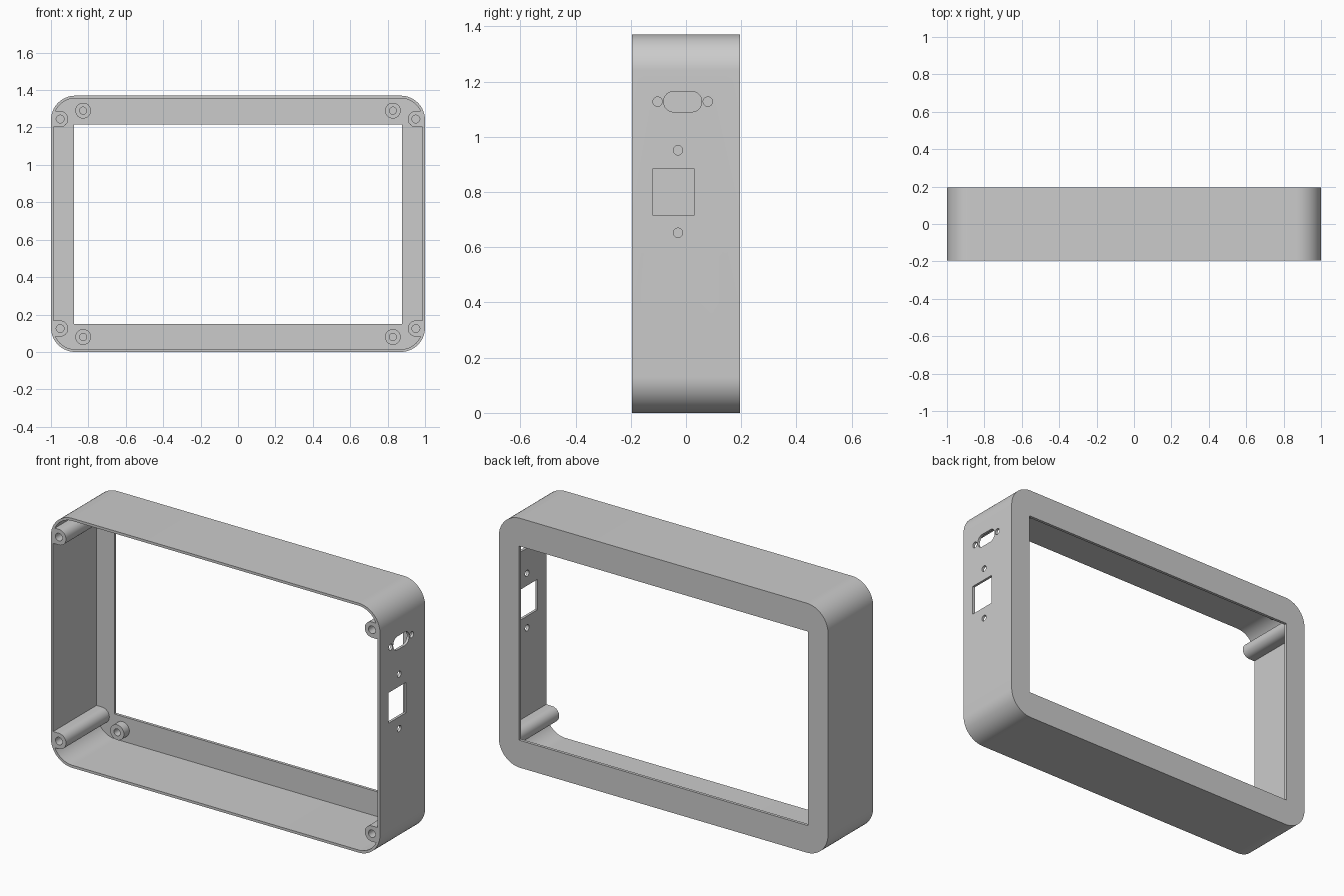
import bpy, bmesh
from math import pi, cos, sin, radians

if "Cube" in bpy.data.objects:
    bpy.data.objects.remove(bpy.data.objects["Cube"])

W, H, D = 1.0, 1.37, 0.196      # half width, height, half depth
MID = H / 2
WALL = 0.014
PLATE_Y = D - 0.016             # inner face of the back frame

grey = bpy.data.materials.new("plain grey")
grey.use_nodes = True
grey.diffuse_color = (0.6, 0.6, 0.6, 1)
grey.node_tree.nodes["Principled BSDF"].inputs["Base Color"].default_value = (0.6, 0.6, 0.6, 1)


def arc(cx, cz, r, start, end, n):
    return [(cx + r * cos(start + (end - start) * i / n),
             cz + r * sin(start + (end - start) * i / n)) for i in range(n + 1)]


def circle(cx, cz, r, n=32):
    return arc(cx, cz, r, 0, 2 * pi, n)[:-1]


def rounded_rect(cx, cz, hw, hh, r, n=16):
    pts = []
    for k, (sx, sz) in enumerate([(1, 1), (-1, 1), (-1, -1), (1, -1)]):
        pts += arc(cx + sx * (hw - r), cz + sz * (hh - r), r, k * pi / 2, (k + 1) * pi / 2, n)
    return pts


def rect(cx, cz, hw, hh):
    return [(cx - hw, cz - hh), (cx + hw, cz - hh), (cx + hw, cz + hh), (cx - hw, cz + hh)]


def prism(name, pts, a, b, axis="y"):
    """Extrude a closed profile from a to b along the y or x axis."""
    bm = bmesh.new()
    place = (lambda p: (p[0], a, p[1])) if axis == "y" else (lambda p: (a, p[0], p[1]))
    face = bm.faces.new([bm.verts.new(place(p)) for p in pts])
    out = bmesh.ops.extrude_face_region(bm, geom=[face])
    move = (0, b - a, 0) if axis == "y" else (b - a, 0, 0)
    bmesh.ops.translate(bm, vec=move, verts=[v for v in out["geom"] if isinstance(v, bmesh.types.BMVert)])
    bmesh.ops.remove_doubles(bm, verts=bm.verts[:], dist=1e-5)
    bmesh.ops.recalc_face_normals(bm, faces=bm.faces[:])
    mesh = bpy.data.meshes.new(name)
    bm.to_mesh(mesh)
    bm.free()
    mesh.materials.append(grey)
    ob = bpy.data.objects.new(name, mesh)
    bpy.context.scene.collection.objects.link(ob)
    return ob


def combine(target, tool, operation):
    """Apply a boolean and discard the tool."""
    mod = target.modifiers.new(operation, "BOOLEAN")
    mod.operation, mod.object, mod.solver = operation, tool, "EXACT"
    bpy.context.view_layer.objects.active = target
    bpy.ops.object.modifier_apply(modifier=mod.name)
    bpy.data.objects.remove(tool)


def smooth(ob):
    bpy.ops.object.select_all(action="DESELECT")
    ob.select_set(True)
    bpy.context.view_layer.objects.active = ob
    bpy.ops.object.shade_smooth_by_angle(angle=radians(30))


# Hollow case, open at the front, with a framed opening at the back
case = prism("case_shell", rounded_rect(0, MID, W, MID, 0.13), -D, D)
combine(case, prism("cavity", rounded_rect(0, MID, W - WALL, MID - WALL, 0.116), -D - 0.1, PLATE_Y), "DIFFERENCE")
combine(case, prism("opening", rect(0, 0.683, 0.878, 0.533), 0, D + 0.1), "DIFFERENCE")

# Corner screw posts, joined to the side walls
for sx in (-1, 1):
    for sz in (-1, 1):
        cx, cz = sx * 0.951, MID + sz * 0.56
        half = arc(cx, cz, 0.043, pi / 2, 3 * pi / 2, 20)
        if sx < 0:
            half = arc(cx, cz, 0.043, -pi / 2, pi / 2, 20)
        edge = sx * 0.988
        post = prism("post", half + [(edge, half[-1][1]), (edge, half[0][1])], -D, PLATE_Y + 0.005)
        combine(case, post, "UNION")
        combine(case, prism("post_hole", circle(cx, cz, 0.021), -D - 0.1, 0.1), "DIFFERENCE")

# Connector cutouts in the left wall
cutouts = [rounded_rect(-0.012, 1.127, 0.069, 0.037, 0.0365), rect(-0.045, 0.8, 0.076, 0.0835)]
cutouts += [circle(y, z, 0.017) for y, z in
            [(-0.103, 1.127), (0.079, 1.127), (-0.029, 0.951), (-0.029, 0.652)]]
for shape in cutouts:
    combine(case, prism("cutout", shape, 0.96, 1.1, "x"), "DIFFERENCE")
smooth(case)

# Short standoffs on the back frame
for sx, side in ((-1, "right"), (1, "left")):
    for sz, level in ((-1, "lower"), (1, "upper")):
        cx, cz = sx * 0.828, MID + sz * 0.605
        standoff = prism(f"{level}_{side}_standoff", circle(cx, cz, 0.042), PLATE_Y - 0.047, PLATE_Y + 0.004)
        combine(standoff, prism("hole", circle(cx, cz, 0.019), 0, PLATE_Y - 0.002), "DIFFERENCE")
        smooth(standoff)
